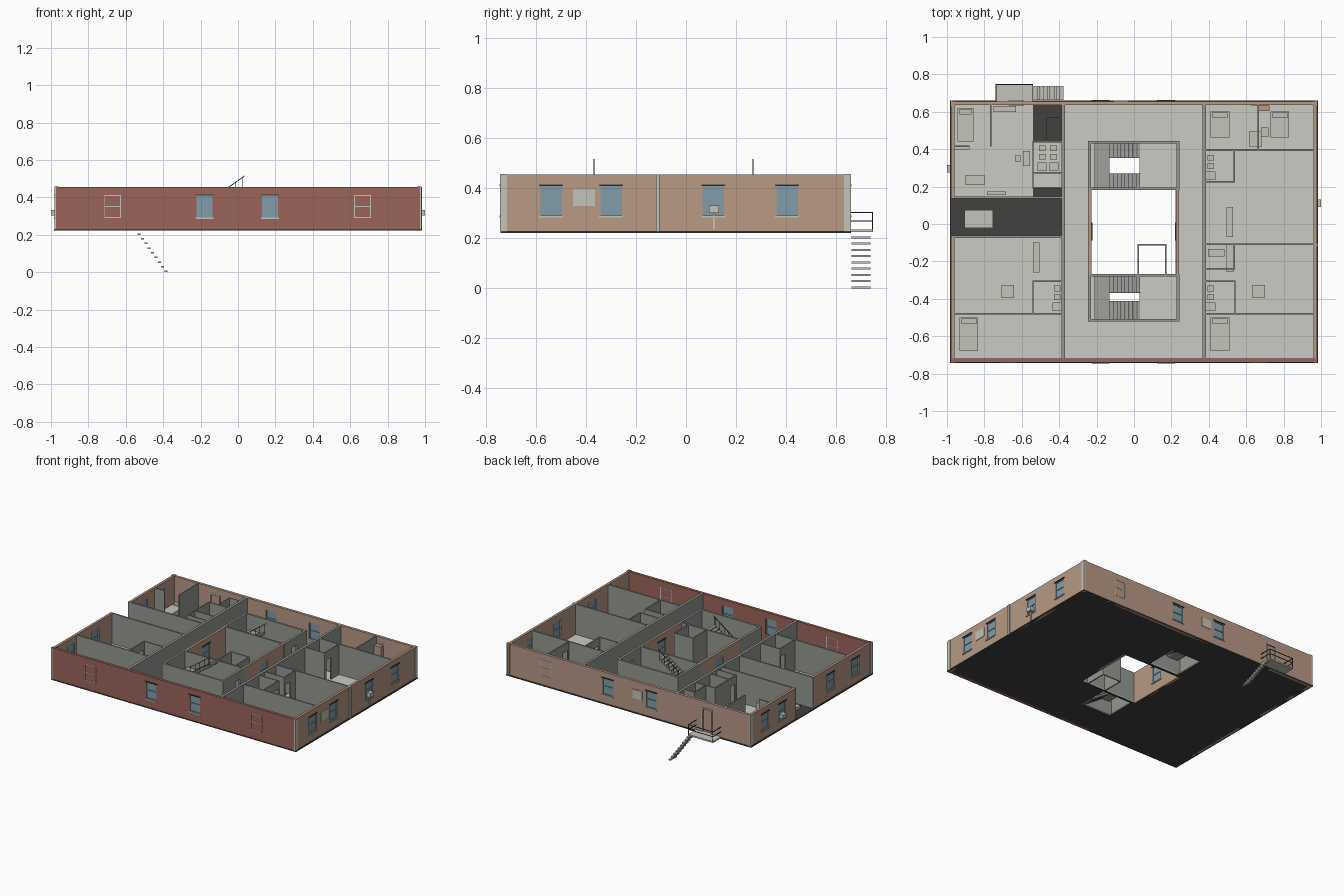
import bpy, bmesh
from mathutils import Vector

if "Cube" in bpy.data.objects:
    bpy.data.objects.remove(bpy.data.objects["Cube"])

def mat(name, r, g, b):
    m = bpy.data.materials.new(name)
    m.diffuse_color = (r, g, b, 1)
    m.use_nodes = True
    m.node_tree.nodes["Principled BSDF"].inputs["Base Color"].default_value = m.diffuse_color
    return m

RED = mat("red_brick", .33, .13, .105)
TAN = mat("tan_brick", .48, .32, .235)
GREY = mat("plaster", .30, .315, .285)
DARK = mat("dark_slab", .055, .053, .05)
FLOOR = mat("floor_finish", .60, .60, .56)
PALE = mat("pale_trim", .56, .55, .49)
GLASS = mat("glass", .22, .34, .40)
STEEL = mat("dark_steel", .05, .05, .05)
STEP = mat("stair_concrete", .36, .35, .33)

Z0, ZF, Z1 = .222, .235, .455      # slab underside, floor, wall top

def finish(name, bm, m):
    bmesh.ops.remove_doubles(bm, verts=bm.verts, dist=1e-5)
    bmesh.ops.recalc_face_normals(bm, faces=bm.faces)
    me = bpy.data.meshes.new(name)
    bm.to_mesh(me)
    bm.free()
    me.materials.append(m)
    ob = bpy.data.objects.new(name, me)
    bpy.context.collection.objects.link(ob)
    return ob

def plate(name, rect, holes, lo, hi, axis, m):
    """Flat plate with rectangular holes, thick from lo to hi along an axis."""
    u0, u1, v0, v1 = rect
    us = sorted({u0, u1} | {min(max(h[i], u0), u1) for h in holes for i in (0, 1)})
    vs = sorted({v0, v1} | {min(max(h[i], v0), v1) for h in holes for i in (2, 3)})
    def solid(i, j):
        if not (0 <= i < len(us) - 1 and 0 <= j < len(vs) - 1):
            return False
        cu, cv = (us[i] + us[i+1]) / 2, (vs[j] + vs[j+1]) / 2
        return not any(h[0] < cu < h[1] and h[2] < cv < h[3] for h in holes)
    bm = bmesh.new()
    def P(u, v, w):
        return bm.verts.new({'x': (w, u, v), 'y': (u, w, v), 'z': (u, v, w)}[axis])
    for i in range(len(us) - 1):
        for j in range(len(vs) - 1):
            if not solid(i, j):
                continue
            c = [(us[i], vs[j]), (us[i+1], vs[j]), (us[i+1], vs[j+1]), (us[i], vs[j+1])]
            for w in (lo, hi):
                bm.faces.new([P(u, v, w) for u, v in c])
            for k, (di, dj) in enumerate(((0, -1), (1, 0), (0, 1), (-1, 0))):
                if not solid(i + di, j + dj):
                    a, b = c[k], c[(k + 1) % 4]
                    bm.faces.new([P(*a, lo), P(*b, lo), P(*b, hi), P(*a, hi)])
    return finish(name, bm, m)

def box(name, x0, x1, y0, y1, z0, z1, m=PALE):
    return plate(name, (x0, x1, y0, y1), [], z0, z1, 'z', m)

def sloped(name, x0, za, x1, zb, y0, y1, t, m):
    """Slanted slab between two points in the xz plane."""
    bm = bmesh.new()
    ring = [[bm.verts.new((x, y, z)) for x, z in ((x0, za), (x1, zb), (x1, zb + t), (x0, za + t))] for y in (y0, y1)]
    for r in ring:
        bm.faces.new(r)
    for k in range(4):
        bm.faces.new((ring[0][k], ring[0][k-1], ring[1][k-1], ring[1][k]))
    return finish(name, bm, m)

# slab and floor finish with court, stair and light well openings
voids = [(-.228, .222, -.268, .182), (-.21, .03, .195, .43), (-.21, .03, -.5, -.28)]
plate("slab", (-.985, .985, -.742, .66), voids, Z0, .23, 'z', DARK)
plate("floor", (-.962, .962, -.722, .637), voids + [(-.97, -.38, -.07, .14),
      (-.54, -.38, .44, .64), (-.54, -.38, .14, .195)], .23, ZF, 'z', FLOOR)

# outer walls: windows given as (centre, has glass)
def outer(name, axis, a, b, lo, hi, m, wins, door=None, out=1):
    holes = [(c - .043, c + .043, .292, .41) for c, g in wins if g]
    if door:
        holes.append((door - .035, door + .035, ZF, .40))
    plate(name, (a, b, Z0, Z1), holes, lo, hi, axis, m)
    mid = (lo + hi) / 2
    for c, g in wins:
        l, r = c - .045, c + .045
        if g:
            plate(name + "_pane", (l, r, .292, .41), [], mid - .003, mid + .003, axis, GLASS)
            f, w, fm = (lo + .001, hi - .001), .006, GLASS
        else:
            f, w, fm = (lo - .002, hi + .002), .005, PALE
        plate(name + "_sash", (l, r, .289, .412),
              [(l + w, r - w, .289 + w, .349), (l + w, r - w, .354, .412 - w)], *f, axis, fm)
        if g:
            s = (hi - .004, hi + .006) if out > 0 else (lo - .006, lo + .004)
            plate(name + "_sill", (l - .003, r + .003, .284, .291), [], *s, axis, PALE)
            plate(name + "_lintel", (l - .003, r + .003, .41, .416), [], *s, axis, STEEL)
    if door:
        plate(name + "_door_frame", (door - .042, door + .042, ZF, .41),
              [(door - .035, door + .035, ZF, .40)], lo - .002, hi + .004, axis, PALE)
        plate(name + "_door", (door - .035, door + .035, ZF, .40), [], mid - .003, mid + .003, axis, TAN)

outer("front_wall", 'y', -.96, .96, -.74, -.72, RED,
      [(-.67, 0), (-.18, 1), (.17, 1), (.665, 0)], out=-1)
outer("back_wall", 'y', -.96, .96, .636, .656, TAN,
      [(-.18, 1), (.17, 1), (.67, 0)], door=-.63)
outer("right_wall", 'x', -.72, .636, .96, .978, TAN,
      [(-.54, 1), (-.3, 1), (.11, 1), (.405, 1)])
outer("left_front_wall", 'x', -.72, -.07, -.978, -.96, TAN, [(-.545, 1), (-.265, 1)], out=-1)
outer("left_back_wall", 'x', .14, .636, -.978, -.96, TAN, [(.295, 1), (.49, 1)], out=-1)

# corner piers, downpipe, vent panels and window coolers
for s in (-1, 1):
    for y, m in ((-.73, RED), (.646, TAN)):
        box("corner_pier", s * .969 - .012, s * .969 + .012, y - .012, y + .012, Z0, Z1 + .002, m)
        box("corner_strip", s * .977 - .005, s * .977 + .005, y - .014, y + .014, .23, Z1, PALE)
    y = .112 if s > 0 else .295
    box("window_cooler", s * .985 - .015, s * .985 + .015, y - .02, y + .02, .302, .332)
box("cooler_drain", .978, .984, .108, .116, .235, .305)
box("downpipe", .975, .985, -.12, -.106, .225, Z1)
box("side_vent_panel", .976, .982, -.452, -.365, .33, .395)
box("back_vent_panel", -.11, -.03, .654, .66, .33, .395)

# interior walls: axis, fixed position, start, end, thickness, door centre
walls = [('x', -.378, -.72, .636, .018, None), ('x', .375, -.72, .636, .018, None),
         ('y', .142, -.978, -.38, .012, None), ('y', -.068, -.978, -.38, .012, None)]
for a in (('y', -.48, .38, .96, .01, None), ('x', .54, -.48, -.305, .008, -.34),
          ('y', -.305, .38, .544, .008, None)):
    walls.append(a)
    walls.append(('x', -a[1], *a[2:]) if a[0] == 'x' else ('y', a[1], -a[3], -a[2], *a[4:]))
walls += [('x', -.765, .415, .636, .008, None), ('y', .415, -.96, -.88, .008, None),
          ('x', -.54, .195, .44, .008, .24), ('y', .44, -.544, -.38, .008, None),
          ('y', .275, -.544, -.38, .008, None), ('y', .195, -.544, -.38, .008, None),
          ('x', -.468, .44, .57, .006, None), ('y', .57, -.471, -.38, .006, None),
          ('y', .395, .38, .96, .01, None), ('x', .665, .395, .636, .008, .44),
          ('x', .537, .225, .395, .008, .27), ('y', .225, .38, .541, .008, None),
          ('y', -.108, .38, .96, .01, None), ('x', .537, -.24, -.108, .008, -.2),
          ('y', -.24, .38, .541, .008, None)]
# stair cores and lift shaft
walls += [('x', -.239, .18, .44, .016, None), ('x', .235, .18, .44, .016, .30),
          ('x', -.239, -.515, -.268, .016, None), ('x', .235, -.515, -.268, .016, -.35),
          ('y', .437, -.247, .243, .014, None), ('y', -.515, -.247, .243, .014, None),
          ('y', .188, -.231, .227, .012, None), ('y', -.274, -.231, .227, .012, None),
          ('x', .024, -.268, -.11, .008, None), ('x', .17, -.268, -.11, .008, None),
          ('y', -.112, .02, .174, .008, None)]
for ax, p, a, b, t, d in walls:
    holes = [(d - .028, d + .028, Z0, .395)] if d is not None else []
    plate("inner_wall", (a, b, .224, Z1), holes, p - t / 2, p + t / 2, ax, GREY)
for lo, hi, o in ((-.245, -.227, 1), (.224, .24, -1)):
    outer("court_wall", 'x', -.268, .182, lo, hi, TAN, [(-.04, 1)], out=o)

# two switchback stairs
def stair(upper, lower):
    n = 8
    ends = upper + lower
    box("mid_landing", -.21, -.13, min(ends), max(ends), .335, .345, STEP)
    for k in range(n):
        x = -.13 + k * .02
        for (y0, y1), z in ((upper, .355 + k * .0135), (lower, .332 - k * .0135)):
            box("stair_tread", x, x + .021, y0, y1, z - .013, z, STEP)
    sloped("upper_flight", -.13, .335, .03, .445, *upper, .008, STEP)
    sloped("lower_flight", -.13, .322, .03, .224, *lower, .008, STEP)
    y = min(upper) if upper[0] < 0 else max(upper)
    sloped("handrail", -.13, .395, .035, .512, y - .002, y + .002, .005, STEEL)
    for k in range(5):
        x = -.125 + k * .037
        z = .345 + (x + .13) * .69
        box("baluster", x, x + .003, y - .0015, y + .0015, z, z + .055, STEEL)

stair((.194, .268), (.352, .43))
stair((-.368, -.28), (-.508, -.412))

# rear balcony with rails and outside steps
box("balcony", -.74, -.54, .656, .748, .225, .235)
for z in (.27, .304):
    box("balcony_rail", -.74, -.54, .744, .748, z - .002, z + .002, STEEL)
    for x in (-.74, -.544):
        box("balcony_side_rail", x, x + .004, .656, .748, z - .002, z + .002, STEEL)
for x in (-.74, -.544):
    box("balcony_post", x, x + .004, .744, .748, .235, .306, STEEL)
for k in range(9):
    x, z = -.537 + k * .018, .2 - k * .025
    box("outside_step", x, x + .016, .663, .738, z, z + .008)

# beds with pillows
for x, y, w, l in ((-.9, .53, .085, .18), (-.883, -.59, .1, .18), (.46, -.59, .1, .18),
                   (.46, .532, .1, .14), (.78, .532, .1, .14)):
    box("bed", x - w/2, x + w/2, y - l/2, y + l/2, ZF, .272)
    box("pillow", x - w/2 + .01, x + w/2 - .01, y + l/2 - .035, y + l/2 - .005, .272, .282)

# furniture blocks: x, y, width, depth, height
for n, x, y, w, d, h in (
        ("sofa", .512, .01, .036, .16, .04), ("sofa", -.523, -.18, .036, .16, .04),
        ("table", -.675, -.36, .065, .07, .035), ("table", .667, -.36, .065, .07, .035),
        ("table", -.85, .235, .1, .055, .035), ("sideboard", -.735, .165, .1, .02, .05),
        ("counter", .44, -.155, .09, .04, .05), ("counter", .513, -.182, .036, .15, .05),
        ("counter", -.69, .615, .12, .03, .05), ("chair", -.62, .35, .03, .03, .03),
        ("cabinet", -.575, .35, .036, .08, .06), ("shelf", -.92, .405, .08, .012, .06),
        ("desk", .65, .455, .07, .08, .04), ("cabinet", .7, .49, .04, .05, .05)):
    box(n, x - w/2, x + w/2, y - d/2, y + d/2, ZF, ZF + h)
box("wardrobe", .668, .725, .605, .634, ZF, .40, TAN)

# bathroom fixtures, repeated in each bathroom
for x, y in ((.41, -.39), (-.41, -.39), (.41, .31), (-.43, .36), (-.49, .36)):
    box("basin", x - .018, x + .018, y + .03, y + .06, .27, .285)
    box("toilet_bowl", x - .018, x + .018, y - .015, y + .015, ZF, .262)
    box("bath_tub", x - .025, x + .025, y - .075, y - .03, ZF, .265)

# low unit in the light well
box("light_well_unit", -.905, -.755, -.022, .075, .23, .25)
